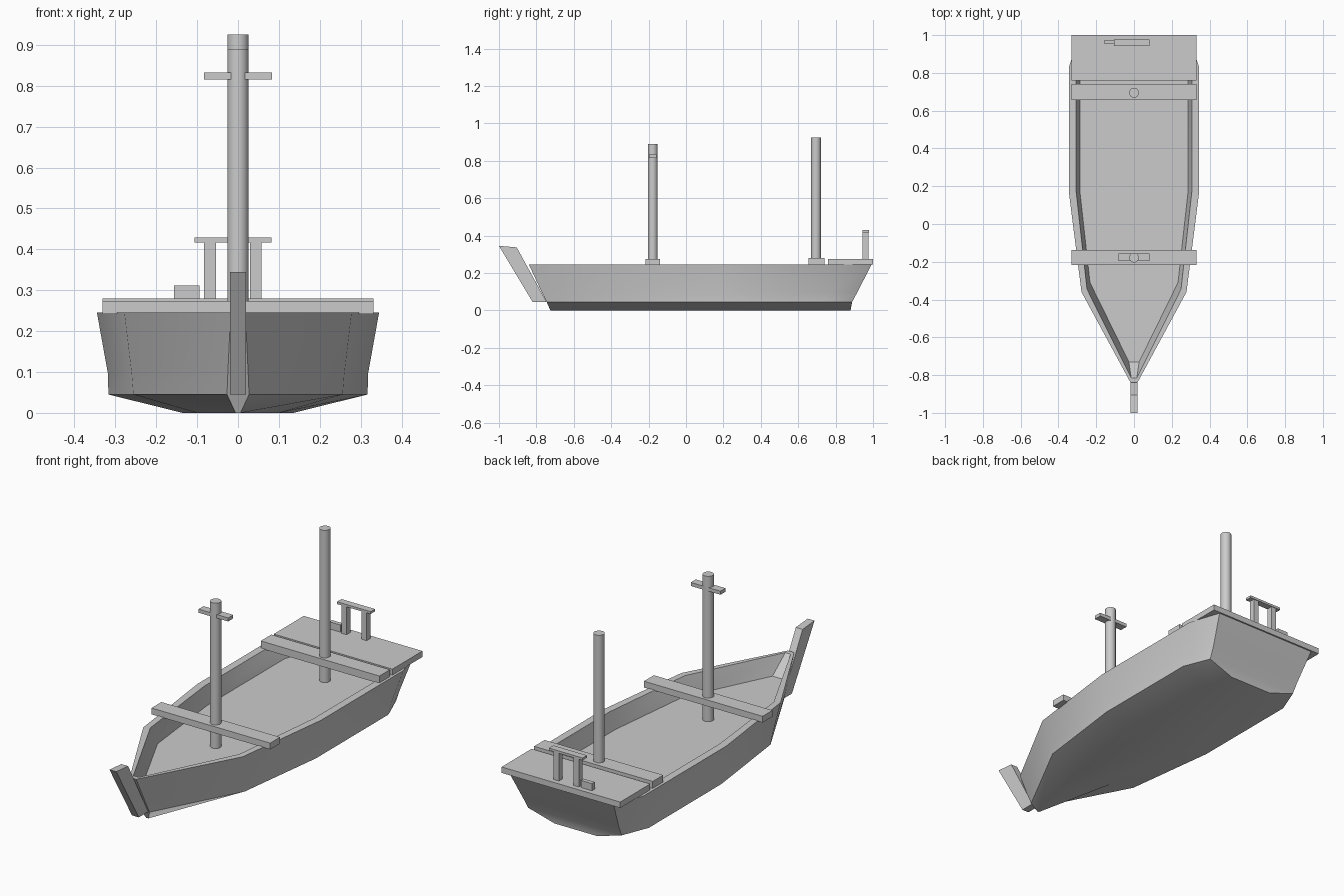
import bpy, bmesh, math

if "Cube" in bpy.data.objects:
    bpy.data.objects.remove(bpy.data.objects["Cube"])


def finish(bm, name, smooth=None):
    bmesh.ops.recalc_face_normals(bm, faces=bm.faces)
    mesh = bpy.data.meshes.new(name)
    bm.to_mesh(mesh)
    bm.free()
    ob = bpy.data.objects.new(name, mesh)
    bpy.context.collection.objects.link(ob)
    if smooth:
        bpy.ops.object.select_all(action='DESELECT')
        ob.select_set(True)
        bpy.context.view_layer.objects.active = ob
        bpy.ops.object.shade_smooth_by_angle(angle=math.radians(smooth))
    return ob


def box(name, x0, x1, y0, y1, z0, z1):
    bm = bmesh.new()
    bmesh.ops.create_cube(bm, size=1)
    for v in bm.verts:
        v.co = ((x0 + x1) / 2 + v.co.x * (x1 - x0),
                (y0 + y1) / 2 + v.co.y * (y1 - y0),
                (z0 + z1) / 2 + v.co.z * (z1 - z0))
    return finish(bm, name)


def mast(name, y, z0, z1, r=0.026):
    bm = bmesh.new()
    bmesh.ops.create_cone(bm, cap_ends=True, segments=20, radius1=r, radius2=r, depth=z1 - z0)
    bmesh.ops.translate(bm, verts=bm.verts, vec=(0, y, (z0 + z1) / 2))
    return finish(bm, name, 40)


# Hull: mirrored plan outlines stacked from keel to rim and down to the inner floor
levels = [
    (0.0,   [(0.006, -0.725), (0.10, -0.29), (0.135, 0.17), (0.135, 0.74), (0.12, 0.88)]),
    (0.045, [(0.027, -0.745), (0.256, -0.31), (0.317, 0.17), (0.317, 0.75), (0.262, 0.888)]),
    (0.095, [(0.025, -0.77), (0.26, -0.32), (0.318, 0.17), (0.318, 0.77), (0.266, 0.915)]),
    (0.245, [(0.018, -0.84), (0.278, -0.36), (0.345, 0.17), (0.345, 0.83), (0.29, 0.992)]),
    (0.245, [(0.015, -0.815), (0.249, -0.345), (0.306, 0.17), (0.306, 0.82), (0.26, 0.955)]),
    (0.155, [(0.027, -0.73), (0.233, -0.31), (0.285, 0.16), (0.285, 0.78), (0.24, 0.915)]),
]
bm = bmesh.new()
rings = []
for z, half in levels:
    outline = half + [(-x, y) for x, y in reversed(half)]
    rings.append([bm.verts.new((x, y, z)) for x, y in outline])
for a, b in zip(rings, rings[1:]):
    for i in range(len(a)):
        j = (i + 1) % len(a)
        bm.faces.new((a[i], a[j], b[j], b[i]))
bm.faces.new(rings[0])
bm.faces.new(rings[-1])
finish(bm, "hull", 30)

# Raked stem post: side profile extruded across the centreline
profile = [(-1.0, 0.345), (-0.905, 0.337), (-0.745, 0.045), (-0.82, 0.045)]
bm = bmesh.new()
sides = [[bm.verts.new((x, y, z)) for y, z in profile] for x in (-0.019, 0.019)]
for s in sides:
    bm.faces.new(s)
for i in range(4):
    j = (i + 1) % 4
    bm.faces.new((sides[0][i], sides[0][j], sides[1][j], sides[1][i]))
finish(bm, "stem_post")

# Thwarts and stern platform
box("front_thwart", -0.332, 0.332, -0.217, -0.138, 0.242, 0.274)
box("rear_thwart", -0.332, 0.332, 0.656, 0.74, 0.242, 0.28)
box("stern_platform", -0.332, 0.332, 0.76, 1.0, 0.245, 0.275)

# Masts
mast("front_mast", -0.178, 0.15, 0.89)
mast("rear_mast", 0.695, 0.15, 0.925)
box("mast_crosspiece", -0.083, 0.083, -0.197, -0.157, 0.815, 0.833)

# Stern stand and small block
for side, x in (("left", -0.0685), ("right", 0.0435)):
    box("stand_post_" + side, x - 0.0145, x + 0.0145, 0.945, 0.975, 0.27, 0.418)
box("stand_bar", -0.106, 0.082, 0.943, 0.978, 0.417, 0.429)
box("stern_block", -0.156, -0.094, 0.952, 0.974, 0.27, 0.311)
